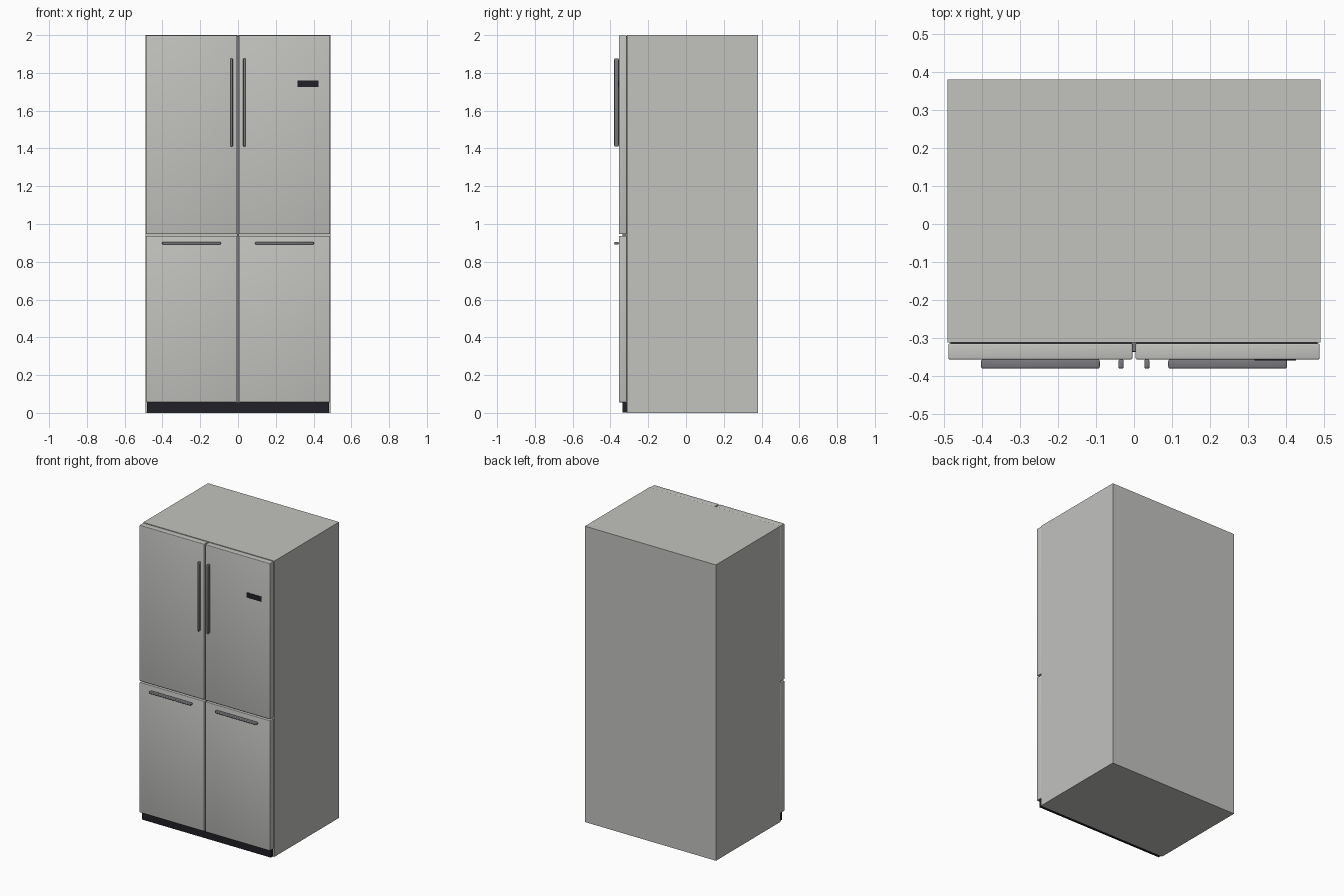
import bpy
import bmesh
from mathutils import Vector

cube = bpy.data.objects.get("Cube")
if cube:
    bpy.data.objects.remove(cube, do_unlink=True)


def material(name, rgb, rough=0.5):
    m = bpy.data.materials.new(name)
    m.use_nodes = True
    m.diffuse_color = (*rgb, 1)
    node = m.node_tree.nodes["Principled BSDF"]
    node.inputs["Base Color"].default_value = (*rgb, 1)
    node.inputs["Roughness"].default_value = rough
    return m


STEEL = material("brushed steel", (0.54, 0.54, 0.52))
HANDLE = material("dark handle metal", (0.19, 0.19, 0.205))
BLACK = material("black plastic", (0.014, 0.014, 0.02))


def box(name, lo, hi, mat, bevel=0, segments=1):
    """Box between two corners, with optionally rounded edges."""
    lo, hi = Vector(lo), Vector(hi)
    bm = bmesh.new()
    bmesh.ops.create_cube(bm, size=1)
    bmesh.ops.scale(bm, vec=hi - lo, verts=bm.verts)
    bmesh.ops.translate(bm, vec=(lo + hi) / 2, verts=bm.verts)
    if bevel:
        bmesh.ops.bevel(bm, geom=bm.edges[:], offset=bevel, segments=segments,
                        profile=0.5, affect='EDGES', clamp_overlap=True)
    me = bpy.data.meshes.new(name)
    bm.to_mesh(me)
    bm.free()
    me.materials.append(mat)
    ob = bpy.data.objects.new(name, me)
    bpy.context.collection.objects.link(ob)
    if bevel:
        bpy.ops.object.select_all(action='DESELECT')
        ob.select_set(True)
        bpy.context.view_layer.objects.active = ob
        bpy.ops.object.shade_smooth_by_angle(angle=0.7)
    return ob


def mirrored_box(name, lo, hi, *style):
    """Left box on +x and its mirror image on -x."""
    box("left_" + name, lo, hi, *style)
    box("right_" + name, (-hi[0], lo[1], lo[2]), (-lo[0], hi[1], hi[2]), *style)


# Cabinet, toe kick and the strip behind the centre gap
box("cabinet", (-0.49, -0.312, 0), (0.49, 0.38, 2), STEEL)
box("toe_kick", (-0.482, -0.336, 0.002), (0.482, -0.312, 0.056), BLACK)
box("centre_strip", (-0.006, -0.335, 0.056), (0.006, -0.312, 1.995), HANDLE)

# Upper and lower door pairs
mirrored_box("upper_door", (0.004, -0.356, 0.946), (0.488, -0.314, 1.999), STEEL, 0.004, 3)
mirrored_box("lower_door", (0.004, -0.356, 0.056), (0.488, -0.314, 0.937), STEEL, 0.004, 3)

# Handles: upright above, level below
mirrored_box("upper_handle", (0.027, -0.38, 1.41), (0.041, -0.356, 1.876), HANDLE, 0.005, 3)
mirrored_box("lower_handle", (0.09, -0.38, 0.891), (0.402, -0.356, 0.905), HANDLE, 0.005, 3)

# Display plate on the left upper door
box("display_panel", (0.316, -0.359, 1.725), (0.426, -0.354, 1.759), BLACK)
